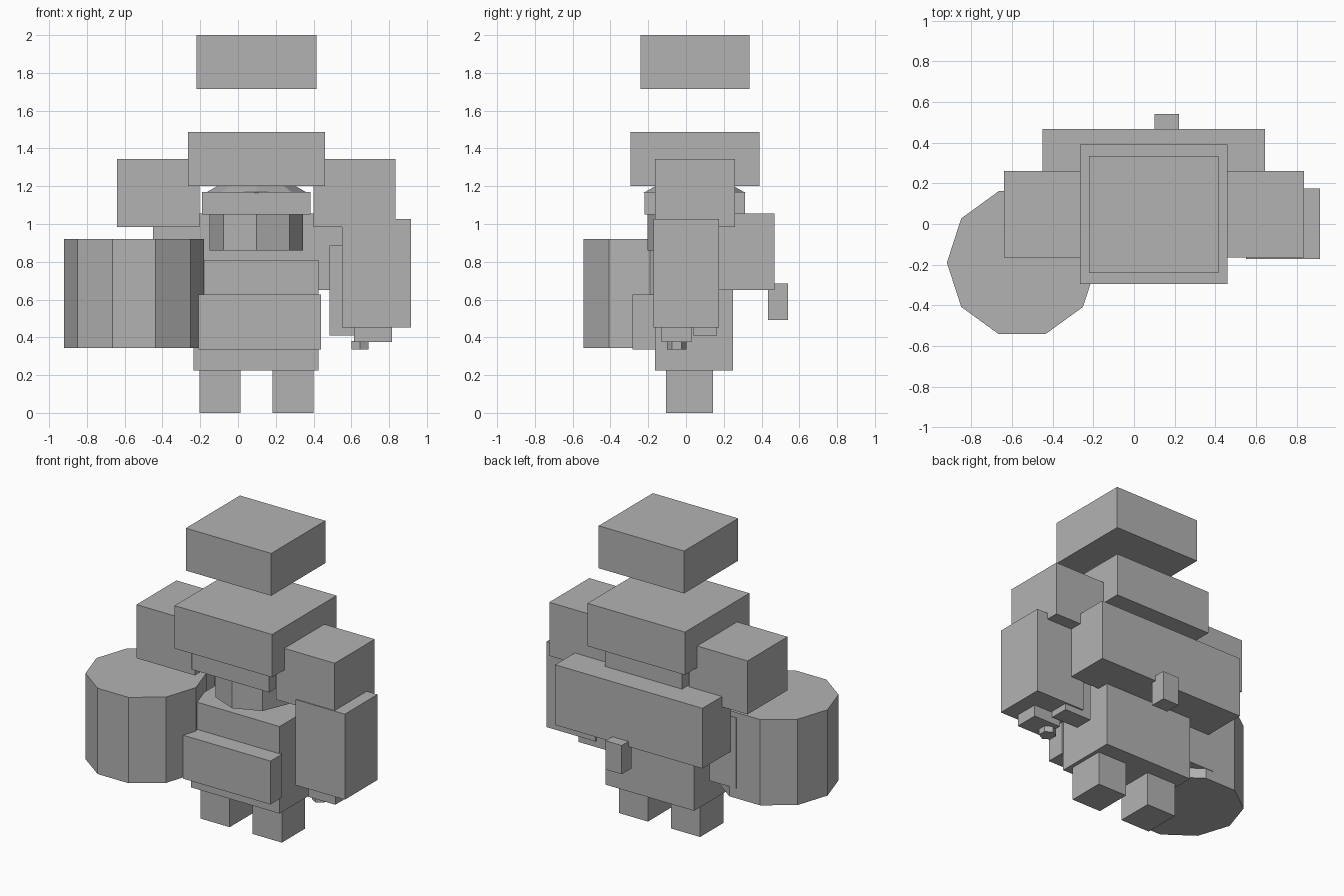
import bpy, math

if "Cube" in bpy.data.objects:
    bpy.data.objects.remove(bpy.data.objects["Cube"])

grey = bpy.data.materials.new("mid grey")
grey.diffuse_color = (0.45, 0.45, 0.45, 1)
grey.use_nodes = True
grey.node_tree.nodes["Principled BSDF"].inputs["Base Color"].default_value = grey.diffuse_color
CX = 0.0975  # symmetry line of the body


def finish(ob, name):
    ob.name = name
    ob.data.name = name
    ob.data.materials.append(grey)
    return ob


def box(name, x, y, z):
    """Box from (min, max) ranges."""
    bpy.ops.mesh.primitive_cube_add(size=1, location=[sum(r) / 2 for r in (x, y, z)])
    ob = bpy.context.object
    ob.scale = [r[1] - r[0] for r in (x, y, z)]
    bpy.ops.object.transform_apply(location=False, rotation=False, scale=True)
    return finish(ob, name)


def prism(name, sides, r, centre, z, r_top=None):
    """Upright prism or frustum with a corner on the y axis."""
    bpy.ops.mesh.primitive_cone_add(
        vertices=sides, radius1=r, radius2=r if r_top is None else r_top,
        depth=z[1] - z[0], location=(*centre, sum(z) / 2))
    return finish(bpy.context.object, name)


def mirrored(x):
    return (2 * CX - x[1], 2 * CX - x[0])


# Hat tiers
box("hat_top", (-0.22, 0.415), (-0.24, 0.335), (1.715, 2.0))
box("hat_lower", (-0.265, 0.46), (-0.295, 0.39), (1.20, 1.488))
box("hat_brim", (-0.19, 0.385), (-0.22, 0.313), (1.05, 1.17))

# Octagonal head with a tapered crown
prism("head", 8, 0.2475, (CX, 0.045), (0.86, 1.06))
prism("head_crown", 8, 0.27, (CX, 0.045), (1.165, 1.21), 0.19)

# Torso and front plate
box("torso", (-0.235, 0.425), (-0.165, 0.25), (0.225, 0.81))
box("front_plate", (-0.21, 0.44), (-0.283, -0.16), (0.335, 0.627))

# Paired limbs
pairs = {
    "leg": ((0.183, 0.4), (-0.105, 0.143), (0, 0.228)),
    "shoulder": ((0.4, 0.835), (-0.165, 0.26), (0.985, 1.345)),
    "inner_arm": ((0.485, 0.684), (0.04, 0.165), (0.41, 0.885)),
}
for part, (x, y, z) in pairs.items():
    box("right_" + part, x, y, z)
    box("left_" + part, mirrored(x), y, z)

# Right forearm, hand and the tool grip below it
box("right_forearm", (0.55, 0.915), (-0.172, 0.175), (0.452, 1.027))
box("right_hand", (0.615, 0.815), (-0.13, 0.03), (0.375, 0.46))
prism("tool_grip", 6, 0.052, (0.647, -0.049), (0.335, 0.38))

# Backpack with a small hanging tag
box("backpack", (-0.45, 0.645), (0.17, 0.468), (0.65, 1.055))
box("backpack_tag", (0.1, 0.22), (0.435, 0.54), (0.492, 0.685))

# Ten-sided barrel carried on the left, corners on the x axis
barrel = prism("barrel", 10, 0.37, (-0.55, -0.19), (0.343, 0.92))
barrel.rotation_euler.z = math.radians(90)
